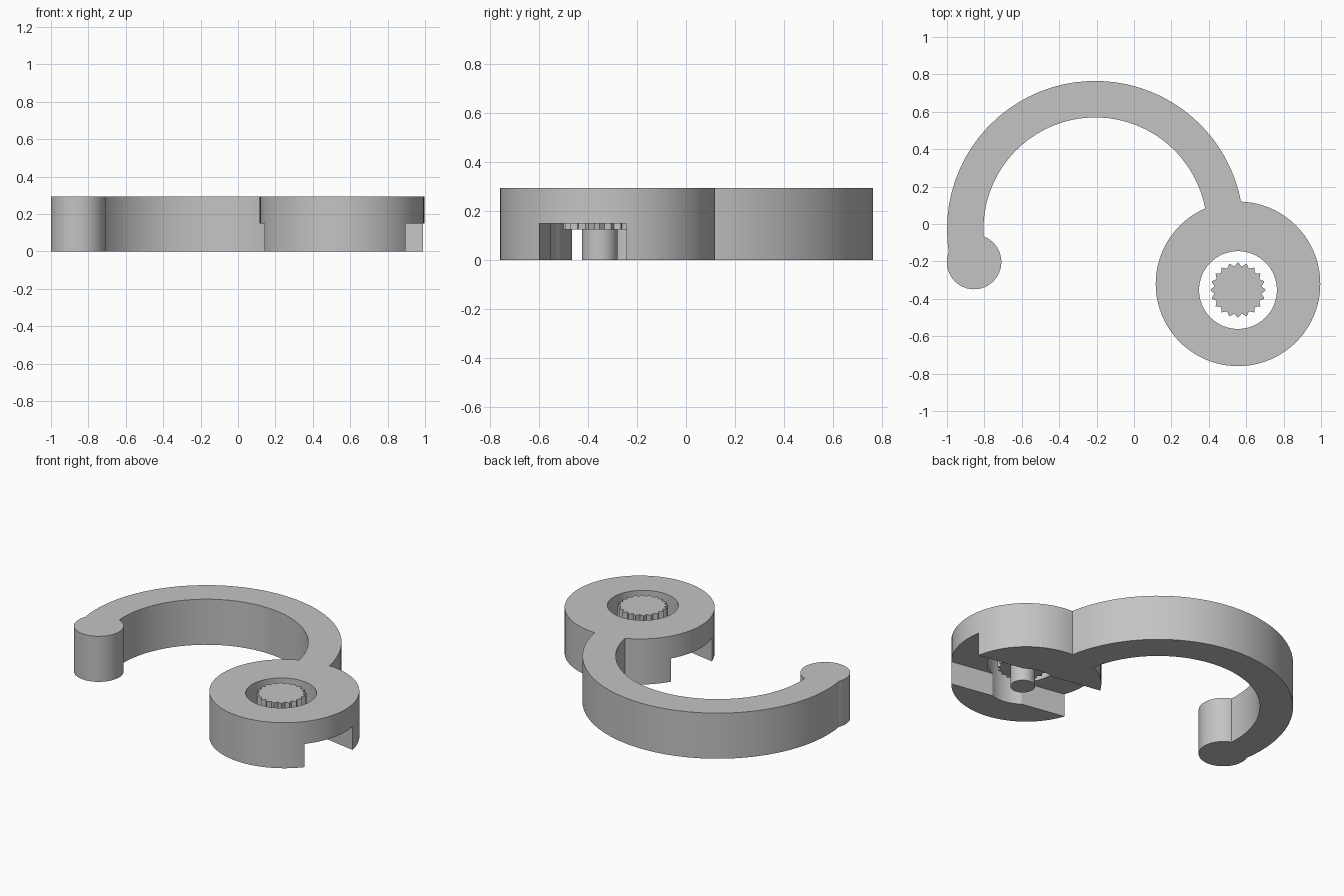
import bpy
import bmesh
from math import sin, cos, radians, pi

if "Cube" in bpy.data.objects:
    bpy.data.objects.remove(bpy.data.objects["Cube"], do_unlink=True)

HEIGHT = 0.295
SLOT_TOP = 0.15
HUB = (0.556, -0.32)
AXLE = (0.556, -0.353)
ARM = (-0.207, -0.028)
KNOB = (-0.855, -0.203)

grey = bpy.data.materials.new("plain grey")
grey.use_nodes = True
grey.diffuse_color = (0.55, 0.55, 0.55, 1)
grey.node_tree.nodes["Principled BSDF"].inputs["Base Color"].default_value = grey.diffuse_color


def polar(centre, radius, degrees):
    a = radians(degrees)
    return centre[0] + radius * cos(a), centre[1] + radius * sin(a)


def circle(centre, radius, sides=64):
    return [polar(centre, radius, 360 * i / sides) for i in range(sides)]


def extrude(name, outline, z0, z1):
    """Upright prism from a counter-clockwise outline."""
    bm = bmesh.new()
    face = bm.faces.new([bm.verts.new((x, y, z0)) for x, y in outline])
    top = bmesh.ops.extrude_face_region(bm, geom=[face])["geom"]
    verts = [v for v in top if isinstance(v, bmesh.types.BMVert)]
    bmesh.ops.translate(bm, verts=verts, vec=(0, 0, z1 - z0))
    bmesh.ops.recalc_face_normals(bm, faces=bm.faces)
    mesh = bpy.data.meshes.new(name)
    bm.to_mesh(mesh)
    bm.free()
    mesh.materials.append(grey)
    obj = bpy.data.objects.new(name, mesh)
    bpy.context.collection.objects.link(obj)
    return obj


def activate(obj):
    bpy.ops.object.select_all(action="DESELECT")
    obj.select_set(True)
    bpy.context.view_layer.objects.active = obj


def combine(target, other, operation):
    """Apply a boolean and discard the second solid."""
    mod = target.modifiers.new("join", "BOOLEAN")
    mod.operation = operation
    mod.solver = "EXACT"
    mod.object = other
    activate(target)
    bpy.ops.object.modifier_apply(modifier=mod.name)
    bpy.data.objects.remove(other, do_unlink=True)


# Curved arm, running from inside the hub to inside the knob
angles = [195 * i / 40 for i in range(41)]
arc = [polar(ARM, 0.793, a) for a in angles]
arc += [polar(ARM, 0.598, a) for a in reversed(angles)]
body = extrude("hook_body", arc, 0, HEIGHT)

# Round hub and end knob
combine(body, extrude("hub", circle(HUB, 0.44, 80), 0, HEIGHT), "UNION")
combine(body, extrude("knob", circle(KNOB, 0.146, 48), 0, HEIGHT), "UNION")

# Tilted slot across the underside and round hole through the hub
tilt = radians(-10)
slot = [(AXLE[0] + u * cos(tilt) - v * sin(tilt), AXLE[1] + u * sin(tilt) + v * cos(tilt))
        for u, v in ((-0.6, -0.184), (0.6, -0.184), (0.6, 0.184), (-0.6, 0.184))]
combine(body, extrude("slot", slot, -0.1, SLOT_TOP), "DIFFERENCE")
combine(body, extrude("hole", circle(AXLE, 0.208), -0.1, HEIGHT + 0.1), "DIFFERENCE")

# Toothed spline on a plain shaft, standing free in the hole
teeth = 20
star = [polar(AXLE, 0.148 if i % 2 == 0 else 0.128, 90 + 180 * i / teeth)
        for i in range(2 * teeth)]
spline = extrude("spline_shaft", star, 0.125, HEIGHT)
combine(spline, extrude("shaft", circle(AXLE, 0.073, 40), 0, 0.16), "UNION")

for part in (body, spline):
    activate(part)
    bpy.ops.object.shade_smooth_by_angle(angle=radians(25))
